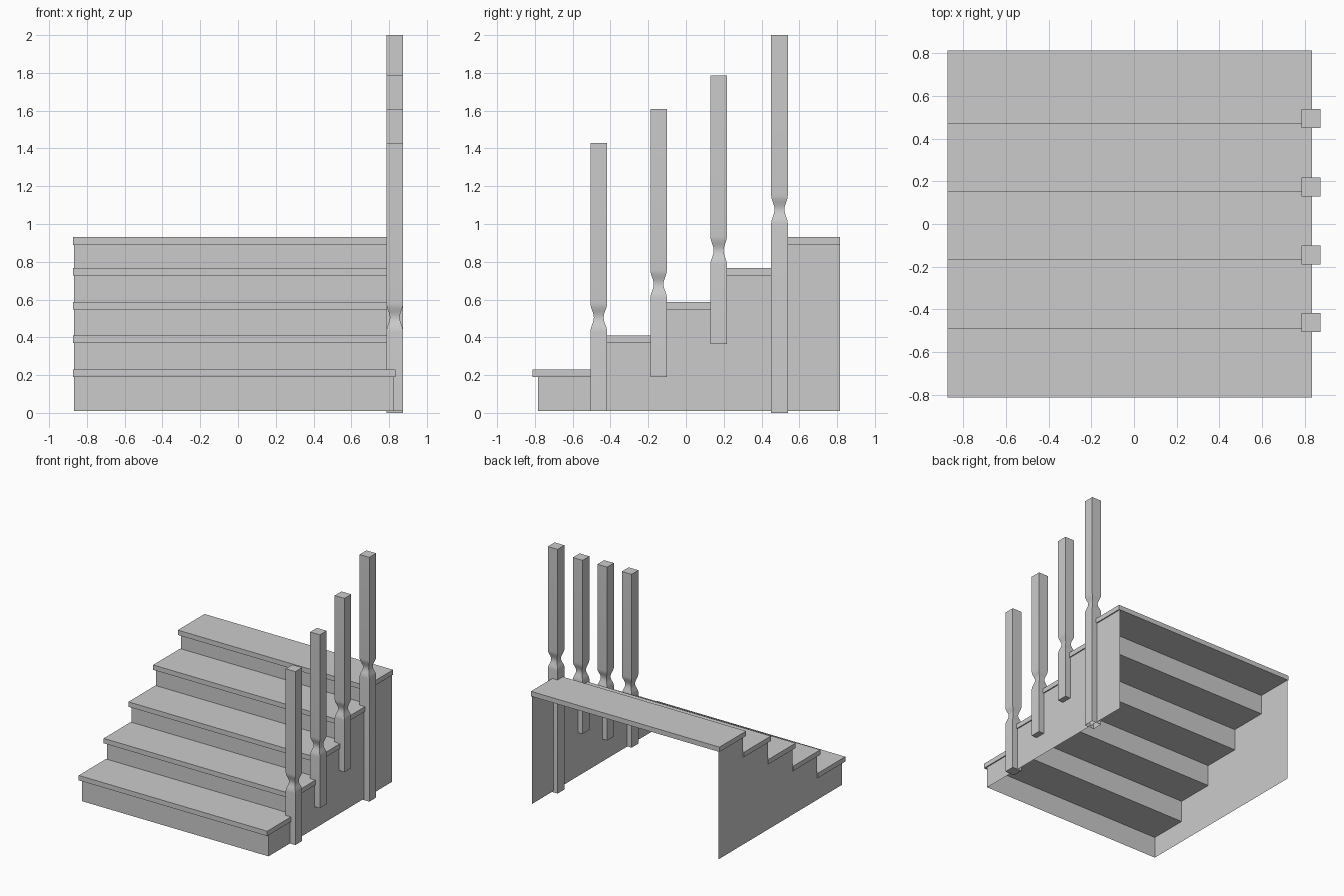
import bpy, math

if "Cube" in bpy.data.objects:
    bpy.data.objects.remove(bpy.data.objects["Cube"])

def make(name, verts, faces, smooth=False):
    me = bpy.data.meshes.new(name)
    me.from_pydata(verts, [], faces)
    me.update()
    ob = bpy.data.objects.new(name, me)
    bpy.context.collection.objects.link(ob)
    if smooth:
        bpy.ops.object.select_all(action='DESELECT')
        ob.select_set(True)
        bpy.context.view_layer.objects.active = ob
        bpy.ops.object.shade_smooth_by_angle(angle=math.radians(30))
    return ob

def box(name, x0, x1, y0, y1, z0, z1):
    v = [(x, y, z) for z in (z0, z1) for x, y in ((x0, y0), (x1, y0), (x1, y1), (x0, y1))]
    f = [(3, 2, 1, 0), (4, 5, 6, 7)] + [(i, (i + 1) % 4, 4 + (i + 1) % 4, 4 + i) for i in range(4)]
    return make(name, v, f)

tops = [0.23, 0.41, 0.587, 0.767, 0.93]
fronts = [-0.813, -0.49, -0.17, 0.15, 0.47]
NOSE, THICK, BACK, BASE = 0.03, 0.04, 0.815, 0.01
XL, XR = -0.867, 0.825
risers = [y + NOSE for y in fronts] + [BACK]

# treads with a small overhang
for i, (y, z) in enumerate(zip(fronts, tops)):
    box(f"tread_{i+1}", -0.874, 0.834, y, risers[i + 1], z - THICK, z)

# stepped outline shared by the side panels and risers; back and underside stay open
outline = [(risers[0], BASE)]
for i, z in enumerate(tops):
    outline += [(risers[i], z - THICK), (risers[i + 1], z - THICK)]
outline.append((BACK, BASE))
n = len(outline)
left = [(XL, y, z) for y, z in outline]
right = [(XR, y, z) for y, z in outline]
make("left_side_panel", left, [tuple(range(n))])
make("right_side_panel", right, [tuple(reversed(range(n)))])
for i in range(5):
    y, z1 = risers[i], tops[i] - THICK
    z0 = BASE if i == 0 else tops[i - 1] - THICK
    make(f"riser_{i+1}", [(XL, y, z0), (XR, y, z0), (XR, y, z1), (XL, y, z1)], [(0, 1, 2, 3)])

# square balusters with a waisted neck
def baluster(name, y, z0, neck, z1, closed=True):
    cx, half, waist, length, steps = 0.83, 0.044, 0.026, 0.15, 12
    rings = [(z0, half)]
    for k in range(steps + 1):
        t = k / steps
        w = waist + (half - waist) * (0.5 + 0.5 * math.cos(2 * math.pi * t))
        rings.append((neck - length / 2 + length * t, w))
    rings.append((z1, half))
    v = [(cx + sx * w, y + sy * w, z) for z, w in rings
         for sx, sy in ((-1, -1), (1, -1), (1, 1), (-1, 1))]
    f = [(4*r + i, 4*r + (i + 1) % 4, 4*r + 4 + (i + 1) % 4, 4*r + 4 + i)
         for r in range(len(rings) - 1) for i in range(4)]
    m = len(v)
    f.append((m - 4, m - 3, m - 2, m - 1))
    if closed:
        f.append((3, 2, 1, 0))
    make(name, v, f, smooth=True)

baluster("baluster_1", -0.462, 0.01, 0.505, 1.43)
baluster("baluster_2", -0.145, 0.19, 0.682, 1.61)
baluster("baluster_3", 0.173, 0.365, 0.86, 1.787)
baluster("newel_post", 0.495, 0.0, 1.077, 2.0, closed=False)
